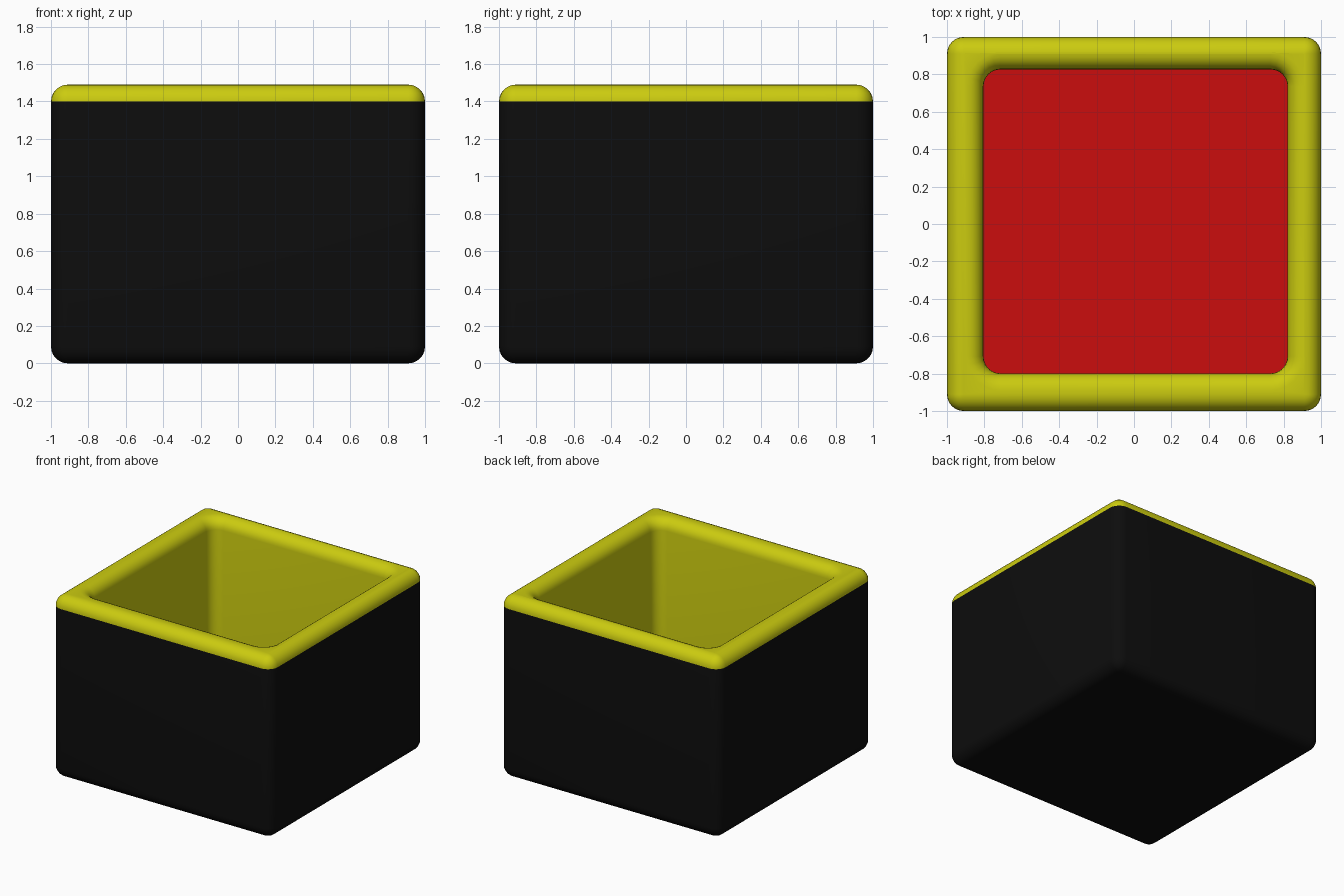
import bpy, bmesh, math

if "Cube" in bpy.data.objects:
    bpy.data.objects.remove(bpy.data.objects["Cube"])

R = 0.09          # edge rounding
H = 1.49          # total height
WALL = 0.8125     # half width of the cavity
CX, CY = 0.008, 0.014   # cavity is slightly off centre
FLOOR = 0.19
STEPS = 6


def material(name, color):
    m = bpy.data.materials.new(name)
    m.diffuse_color = (*color, 1)
    m.use_nodes = True
    m.node_tree.nodes["Principled BSDF"].inputs["Base Color"].default_value = m.diffuse_color
    return m


MATS = [material("black", (0.004, 0.004, 0.004)),
        material("yellow", (0.6, 0.6, 0.005)),
        material("red", (0.6, 0.004, 0.004))]


def ring(bm, half, r, z, cx=0, cy=0):
    """Rounded square loop of vertices."""
    verts = []
    for q in range(4):
        sx, sy = [(1, 1), (-1, 1), (-1, -1), (1, -1)][q]
        for i in range(STEPS + 1):
            a = math.pi / 2 * (q + i / STEPS)
            verts.append(bm.verts.new((cx + sx * (half - r) + r * math.cos(a),
                                       cy + sy * (half - r) + r * math.sin(a), z)))
    return verts


bm = bmesh.new()
arc = [math.pi / 2 * i / STEPS for i in range(STEPS + 1)]
rings = []   # (vertex loop, material of the band leading to it)

# rounded bottom edge and outer walls
for a in arc:
    rings.append((ring(bm, 1 - R + R * math.sin(a), R * math.sin(a), R - R * math.cos(a)), 0))
# rounded outer rim
for i, a in enumerate(arc):
    rings.append((ring(bm, 1 - R + R * math.cos(a), R * math.cos(a), H - R + R * math.sin(a)),
                  1 if i else 0))
# rounded inner rim
for a in arc:
    off = R * (1 - math.sin(a))
    rings.append((ring(bm, WALL + off, R + off, H - R + R * math.cos(a), CX, CY), 1))
# inner walls down to the floor
rings.append((ring(bm, WALL, R, FLOOR, CX, CY), 1))

for (lo, _), (hi, mat) in zip(rings, rings[1:]):
    n = len(lo)
    for i in range(n):
        j = (i + 1) % n
        bm.faces.new((lo[i], lo[j], hi[j], hi[i])).material_index = mat

# underside and red floor
bm.faces.new(rings[0][0][::-1]).material_index = 0
bm.faces.new(rings[-1][0]).material_index = 2
bmesh.ops.remove_doubles(bm, verts=bm.verts, dist=1e-5)
bmesh.ops.recalc_face_normals(bm, faces=bm.faces)

mesh = bpy.data.meshes.new("open_box")
bm.to_mesh(mesh)
bm.free()
for m in MATS:
    mesh.materials.append(m)
box = bpy.data.objects.new("open_box", mesh)
bpy.context.collection.objects.link(box)
bpy.context.view_layer.objects.active = box
box.select_set(True)
bpy.ops.object.shade_smooth_by_angle(angle=math.radians(40))
